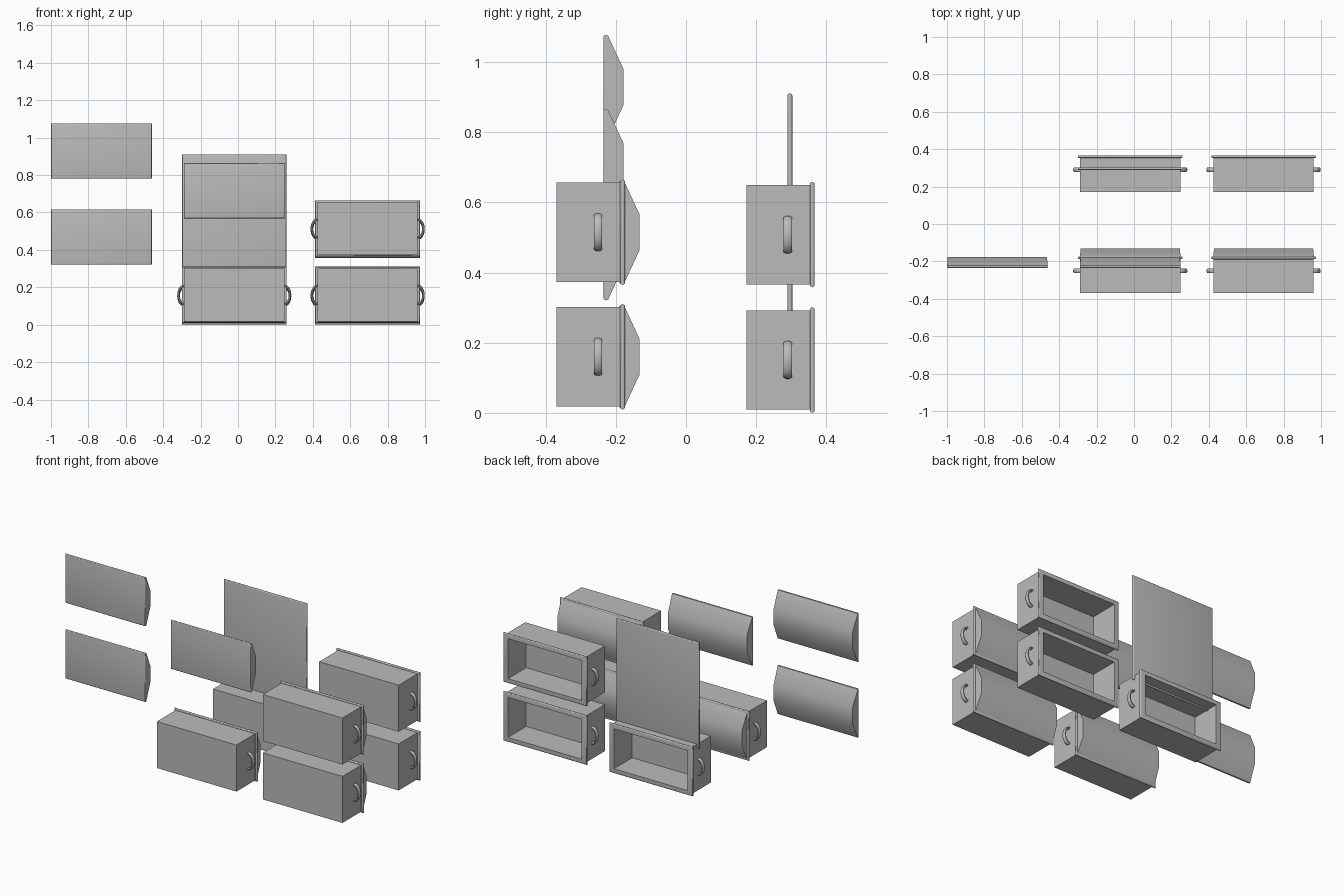
import bpy, bmesh, math

if "Cube" in bpy.data.objects:
    bpy.data.objects.remove(bpy.data.objects["Cube"])

grey = bpy.data.materials.new("plain grey")
grey.diffuse_color = (0.5, 0.5, 0.5, 1)
grey.use_nodes = True
grey.node_tree.nodes["Principled BSDF"].inputs["Base Color"].default_value = grey.diffuse_color


def finish(name, bm, loc):
    bmesh.ops.recalc_face_normals(bm, faces=bm.faces)
    mesh = bpy.data.meshes.new(name)
    bm.to_mesh(mesh)
    bm.free()
    mesh.materials.append(grey)
    obj = bpy.data.objects.new(name, mesh)
    obj.location = loc
    bpy.context.collection.objects.link(obj)
    bpy.ops.object.select_all(action='DESELECT')
    obj.select_set(True)
    bpy.context.view_layer.objects.active = obj
    bpy.ops.object.shade_smooth_by_angle(angle=math.radians(35))
    return obj


def loft(name, rings, loc):
    """Skin a row of rectangles (half width, half height, y), closed at both ends."""
    bm = bmesh.new()
    loops = [[bm.verts.new((sx * w, y, sz * h))
              for sx, sz in ((-1, -1), (1, -1), (1, 1), (-1, 1))]
             for w, h, y in rings]
    for a, b in zip(loops, loops[1:]):
        for i in range(4):
            j = (i + 1) % 4
            bm.faces.new((a[i], a[j], b[j], b[i]))
    bm.faces.new(loops[0])
    bm.faces.new(loops[-1])
    return finish(name, bm, loc)


def round_edge(w, h, y, t, steps=6):
    """Rings that give a slab edge of thickness t a half-round outline."""
    r = t / 2
    rings = []
    for i in range(steps + 1):
        a = -math.pi / 2 + math.pi * i / steps
        k = r * (math.cos(a) - 1)
        rings.append((w + k, h + k, y + r + r * math.sin(a)))
    return rings


def handle(name, loc, side):
    """Crescent-shaped carrying handle standing out from a box end."""
    bm = bmesh.new()
    n = 14
    sections = []
    for i in range(n + 1):
        a = -math.pi / 2 + math.pi * i / n
        c, s = math.cos(a), math.sin(a)
        pts = ((0.0375 * c, 0.054 * s), (0.024 * c, 0.041 * s))
        (ox, oz), (ix, iz) = pts
        mx, mz = (ox + ix) / 2, (oz + iz) / 2
        ring = []
        for k in range(8):      # soft oblong section
            b = math.pi / 8 + math.pi * k / 4
            u = max(-1, min(1, 1.083 * math.cos(b)))
            v = max(-1, min(1, 1.083 * math.sin(b)))
            ring.append(bm.verts.new((side * (mx + u * (ox - mx)), v * 0.0115,
                                      mz + u * (oz - mz))))
        sections.append(ring)
    for a, b in zip(sections, sections[1:]):
        for k in range(8):
            m = (k + 1) % 8
            bm.faces.new((a[k], a[m], b[m], b[k]))
    bm.faces.new(sections[0])
    bm.faces.new(sections[-1])
    finish(name, bm, loc)


def tray(name, x, y, z):
    """Hollow box with a rounded rim around its opening; y is its closed face."""
    rings = [(0.2675, 0.1415, 0), (0.2675, 0.1415, 0.181)]
    rings += round_edge(0.2805, 0.15, 0.181, 0.014)
    rings += [(0.2475, 0.1215, 0.195), (0.2475, 0.1215, 0.02)]
    loft(name + "_box", rings, (x, y, z))
    for side, label in ((-1, "left"), (1, "right")):
        handle(f"{name}_{label}_handle", (x + side * 0.2675, y + 0.118, z), side)


def lid(name, x, y, z):
    """Faceted lid with a flat panel to the front and a thin rounded flange."""
    rings = round_edge(0.2695, 0.148, 0, 0.013)[:4]
    rings += [(0.2695, 0.147, 0.013), (0.265, 0.05, 0.058)]
    loft(name, rings, (x, y, z))


MID, RIGHT, LEFT = -0.02, 0.693, -0.7305

# Closed chests in the front row
for i, (x, z) in enumerate(((MID, 0.16), (RIGHT, 0.16), (RIGHT, 0.515))):
    tray(f"closed_chest_{i + 1}", x, -0.3685, z)
    lid(f"closed_chest_{i + 1}_lid", x, -0.19, z)

# Open chests in the back row
for i, (x, z) in enumerate(((MID, 0.151), (RIGHT, 0.151), (RIGHT, 0.508))):
    tray(f"open_chest_{i + 1}", x, 0.172, z)

# Loose lids
for i, (x, z) in enumerate(((LEFT, 0.469), (LEFT, 0.929), (MID, 0.717))):
    lid(f"loose_lid_{i + 1}", x, -0.2355, z)

# Upright panel above the open chest
loft("upright_panel", round_edge(0.2795, 0.3225, 0, 0.014), (MID, 0.289, 0.5885))
